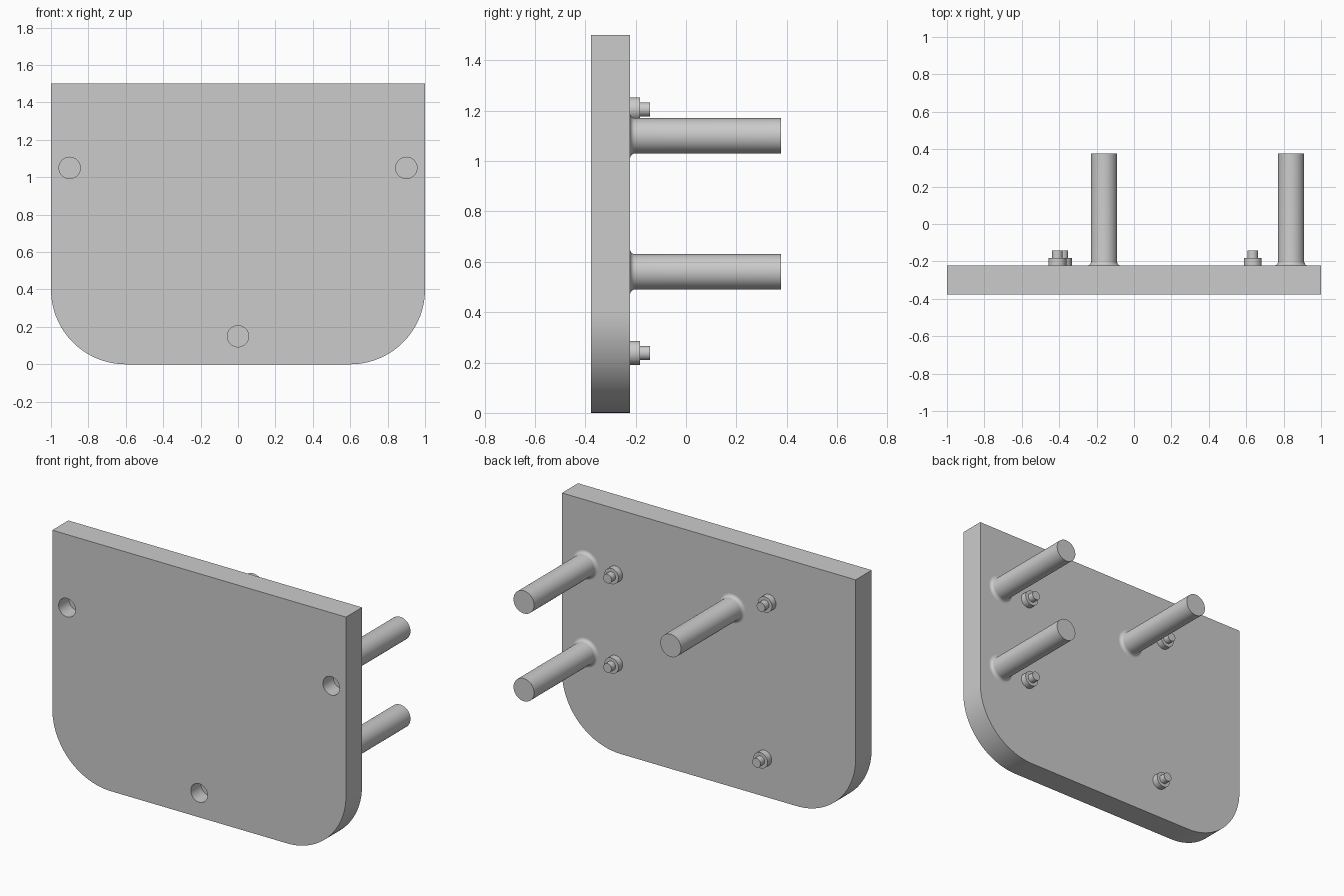
import bpy, bmesh
from math import sin, cos, pi, radians
from mathutils import Matrix

cube = bpy.data.objects.get("Cube")
if cube:
    bpy.data.objects.remove(cube, do_unlink=True)

FRONT, BACK, TIP = -0.378, -0.222, 0.378
SEG = 48

grey = bpy.data.materials.new("plain grey")
grey.use_nodes = True
colour = (0.6, 0.6, 0.6, 1)
grey.diffuse_color = colour
grey.node_tree.nodes["Principled BSDF"].inputs["Base Color"].default_value = colour


def finish(name, bm):
    """Turn a bmesh into a smooth-shaded object with sharp edges kept."""
    bmesh.ops.recalc_face_normals(bm, faces=bm.faces)
    mesh = bpy.data.meshes.new(name)
    bm.to_mesh(mesh)
    bm.free()
    mesh.materials.append(grey)
    obj = bpy.data.objects.new(name, mesh)
    bpy.context.collection.objects.link(obj)
    return obj


def smooth(obj):
    bpy.ops.object.select_all(action="DESELECT")
    obj.select_set(True)
    bpy.context.view_layer.objects.active = obj
    bpy.ops.object.shade_smooth_by_angle(angle=radians(35))


def turned(name, x, z, profile):
    """Closed solid of revolution along y from (radius, y) pairs."""
    bm = bmesh.new()
    rings = [[bm.verts.new((x + r * cos(2 * pi * i / SEG), y, z + r * sin(2 * pi * i / SEG)))
              for i in range(SEG)] for r, y in profile]
    for a, b in zip(rings, rings[1:]):
        for i in range(SEG):
            j = (i + 1) % SEG
            bm.faces.new((a[i], a[j], b[j], b[i]))
    bm.faces.new(rings[0])
    bm.faces.new(rings[-1])
    return finish(name, bm)


# Plate: square top corners, large rounded bottom corners
R, HEIGHT = 0.4, 1.5
arc = [radians(a) for a in range(270, 361, 3)]
right = [(1 - R + R * cos(a), R + R * sin(a)) for a in arc] + [(1, HEIGHT)]
outline = right + [(-x, z) for x, z in reversed(right)]
bm = bmesh.new()
face = bm.faces.new([bm.verts.new((x, FRONT, z)) for x, z in outline])
side = bmesh.ops.extrude_face_region(bm, geom=[face])
bmesh.ops.translate(bm, vec=(0, BACK - FRONT, 0),
                    verts=[v for v in side["geom"] if isinstance(v, bmesh.types.BMVert)])
plate = finish("plate", bm)

# Blind holes in the front face
for i, (x, z) in enumerate([(-0.9, 1.05), (0.9, 1.05), (0, 0.15)]):
    cutter = turned(f"hole_cutter_{i + 1}", x, z, [(0.057, FRONT - 0.05), (0.057, FRONT + 0.1)])
    cut = plate.modifiers.new(f"hole_{i + 1}", "BOOLEAN")
    cut.operation, cut.solver, cut.object = "DIFFERENCE", "EXACT", cutter
    bpy.context.view_layer.objects.active = plate
    bpy.ops.object.modifier_apply(modifier=cut.name)
    bpy.data.objects.remove(cutter, do_unlink=True)
smooth(plate)

# Long posts with a small fillet at the plate
POST, FILLET = 0.07, 0.02
fillet = [(POST + FILLET * (1 - sin(radians(a))), BACK + FILLET * (1 - cos(radians(a))))
          for a in range(0, 91, 15)]
for i, (x, z) in enumerate([(0.84, 1.1), (0.84, 0.56), (-0.16, 1.1)]):
    smooth(turned(f"post_{i + 1}", x, z, fillet + [(POST, TIP)]))

# Short stepped studs
step = [(0.048, BACK), (0.048, -0.182), (0.028, -0.182), (0.028, -0.142)]
for i, (x, z) in enumerate([(0.635, 1.1), (0.635, 0.55), (-0.41, 1.205), (-0.38, 0.238)]):
    smooth(turned(f"stud_{i + 1}", x, z, step))
